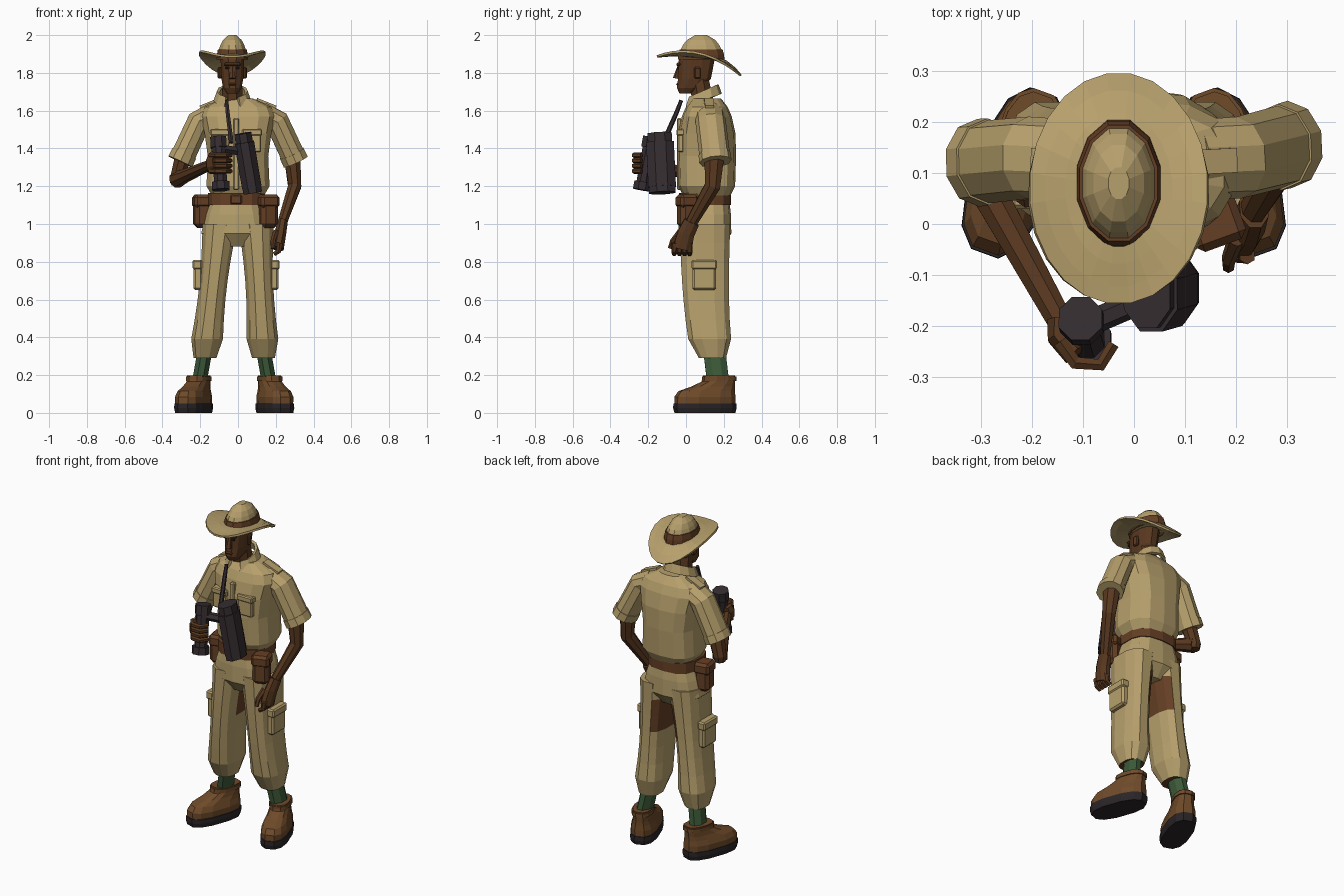
import bpy, bmesh, math
from mathutils import Vector, Matrix

if "Cube" in bpy.data.objects:
    bpy.data.objects.remove(bpy.data.objects["Cube"], do_unlink=True)


def material(name, red, green, blue):
    mat = bpy.data.materials.new(name)
    mat.use_nodes = True
    mat.diffuse_color = (red, green, blue, 1)
    shader = mat.node_tree.nodes["Principled BSDF"]
    shader.inputs["Base Color"].default_value = (red, green, blue, 1)
    shader.inputs["Roughness"].default_value = .9
    return mat


KHAKI = material("khaki cloth", .47, .35, .15)
SKIN = material("dark skin", .1, .04, .014)
LEATHER = material("brown leather", .13, .05, .018)
BOOT = material("boot leather", .16, .07, .023)
SOLE = material("dark rubber", .023, .018, .02)
BLACK = material("black casing", .036, .026, .03)
SOCK = material("green wool", .045, .1, .04)
SIDES = (("left", 1), ("right", -1))
SIDEWAYS, UPRIGHT = Vector((0, 1, 0)), Vector((0, 0, 1))


def finish(name, bm, mat):
    bmesh.ops.recalc_face_normals(bm, faces=bm.faces)
    mesh = bpy.data.meshes.new(name)
    bm.to_mesh(mesh)
    bm.free()
    mesh.materials.append(mat)
    part = bpy.data.objects.new(name, mesh)
    bpy.context.collection.objects.link(part)
    return part


def skin_rings(name, rings, mat, caps=True, closed=True):
    bm = bmesh.new()
    rows = [[bm.verts.new(point) for point in ring] for ring in rings]
    count = len(rows[0])
    for lower, upper in zip(rows, rows[1:]):
        for i in range(count if closed else count - 1):
            j = (i + 1) % count
            bm.faces.new((lower[i], lower[j], upper[j], upper[i]))
    if caps:
        bm.faces.new(rows[0])
        bm.faces.new(rows[-1])
    return finish(name, bm, mat)


def angles(count):
    return [math.tau * (i + .5) / count for i in range(count)]


def rounded(value, power):
    return math.copysign(abs(value) ** (2 / power), value)


# Stack of level ovals: height, half width, half depth and an optional shift
def loft(name, x, y, rows, mat, sides=12, power=2.6, place=Matrix()):
    rings = []
    for z, width, depth, *shift in rows:
        dx, dy = shift or (0, 0)
        rings.append([place @ Vector((x + dx + width * rounded(math.cos(a), power),
                                      y + dy + depth * rounded(math.sin(a), power), z))
                      for a in angles(sides)])
    return skin_rings(name, rings, mat)


# Limb that tapers evenly along a path
def tube(name, path, start, end, mat, flat=1, sides=8, ref=SIDEWAYS):
    points = [Vector(p) for p in path]
    last = len(points) - 1
    rings = []
    for k, point in enumerate(points):
        along = (points[min(k + 1, last)] - points[max(k - 1, 0)]).normalized()
        across = ref.cross(along).normalized()
        other = along.cross(across) * flat
        radius = start + (end - start) * k / last
        rings.append([point + radius * (across * math.cos(a) + other * math.sin(a)) for a in angles(sides)])
    return skin_rings(name, rings, mat)


def box(name, centre, size, mat, bevel=.006, yaw=0):
    bm = bmesh.new()
    bmesh.ops.create_cube(bm, size=1)
    bmesh.ops.scale(bm, vec=size, verts=bm.verts)
    bmesh.ops.bevel(bm, geom=bm.edges[:], offset=bevel, segments=1, affect='EDGES')
    turn = Matrix.Translation(centre) @ Matrix.Rotation(math.radians(yaw), 4, 'Z')
    bmesh.ops.transform(bm, matrix=turn, verts=bm.verts)
    return finish(name, bm, mat)


def thicken(part, amount):
    part.modifiers.new("thickness", 'SOLIDIFY').thickness = amount


# Hat: brim dips front to back and curls up at the sides
head_x, hat_y = -.03, .07
rings = []
for t in (0, .3, .7, 1):
    ring, curl = [], t ** 1.5
    for a in angles(24):
        x, y = math.cos(a) * (.075 + .1 * t), math.sin(a) * (.115 + .112 * t)
        edge = 1.84 - .23 * y + .07 * math.cos(a) ** 2
        ring.append((head_x + x, hat_y + y, (1.89 - .1 * y) * (1 - curl) + edge * curl))
    rings.append(ring)
thicken(skin_rings("hat_brim", rings, KHAKI, caps=False), .012)


def dome(t, margin):
    swell = math.sqrt(1 - .93 * t * t)
    return 1.87 + .13 * t, .08 * swell + margin, .122 * swell + margin


loft("hat_crown", head_x, .08, [dome(k / 5, 0) for k in range(6)], KHAKI, power=2)
loft("hat_band", head_x, .08, [dome(t, .006) for t in (0, .2, .42)], LEATHER, power=2)

# Head and face
loft("head", head_x, .045, [(1.69, .03, .035, 0, -.045), (1.72, .05, .07, 0, -.025), (1.77, .06, .09, 0, 0),
                            (1.9, .065, .1, 0, .015)], SKIN, power=2.3)
tube("neck", [(head_x, .1, 1.58), (head_x, .07, 1.76)], .065, .055, SKIN)
tube("nose", [(head_x, -.035, 1.84), (head_x, -.05, 1.77)], .008, .02, SKIN, sides=6)
box("brow", (head_x, -.04, 1.845), (.09, .022, .018), SKIN)
box("lips", (head_x, -.045, 1.74), (.045, .016, .014), SKIN)
for side, s in SIDES:
    box(side + "_ear", (head_x + s * .066, .06, 1.8), (.018, .035, .06), SKIN, yaw=s * 15)
    box(side + "_eye", (head_x + s * .027, -.043, 1.826), (.022, .009, .009), SOLE, bevel=.002)

# Shirt
body_x = -.01
loft("shirt", 0, .11, [(1.15, .14, .125), (1.2, .17, .15), (1.36, .163, .155), (1.48, .18, .152),
                       (1.57, .2, .132), (1.62, .18, .11), (1.665, .08, .075)], KHAKI, sides=14, power=2.8)
collar = []
for radius, height in ((.1, 1.655), (.082, 1.705)):
    ring = []
    for k in range(11):
        a = math.radians(31 * k - 65)
        ring.append((head_x + radius * math.cos(a), .09 + radius * math.sin(a), height + .035 * math.sin(a)))
    collar.append(ring)
thicken(skin_rings("shirt_collar", collar, KHAKI, caps=False, closed=False), .016)
box("button_placket", (body_x, -.035, 1.37), (.03, .026, .38), KHAKI)
for side, s in SIDES:
    x = body_x + s * .085
    box(side + "_chest_pocket", (x, -.028, 1.435), (.095, .032, .11), KHAKI)
    box(side + "_pocket_flap", (x, -.027, 1.485), (.105, .046, .035), KHAKI)
    tube(side + "_epaulette", [(s * .1, .12, 1.66), (s * .2, .125, 1.62)], .01, .01, KHAKI, flat=3.4, sides=4)

# Sleeves with rolled cuffs
cuffs = {}
for side, s in SIDES:
    cuff = Vector((s * .305, .138 + s * .018, 1.33))
    shoulder = Vector((s * .205, .13, 1.545))
    tube(side + "_sleeve", [(s * .12, .125, 1.585), shoulder, cuff], .066, .068, KHAKI, flat=1.2, sides=10)
    tube(side + "_sleeve_cuff", [cuff.lerp(shoulder, .2), cuff], .072, .073, KHAKI, flat=1.18, sides=10)
    cuffs[side] = cuff.lerp(shoulder, .2)

# Left arm, hanging by the hip
elbow, wrist, knuckles = (.3, .14, 1.2), (.235, .03, 1.01), (.21, -.02, .87)
tube("left_arm", [cuffs["left"], elbow, wrist], .048, .027, SKIN, flat=1.2)
tube("left_hand", [wrist, (.225, 0, .95), knuckles], .03, .035, SKIN, flat=1.5)
for k in range(4):
    y = .027 * k - .062
    tube("left_finger", [(.222, y, .9), (.215, y, .855), (.19, y, .84)], .017, .013, SKIN, sides=6)
tube("left_thumb", [(.2, -.03, .96), (.185, -.07, .91), (.185, -.085, .87)], .017, .012, SKIN, sides=6)

# Right arm, bent forward to grip the binoculars
elbow, wrist = Vector((-.325, .135, 1.235)), Vector((-.145, -.19, 1.315))
tube("right_upper_arm", [cuffs["right"], elbow, elbow - UPRIGHT * .03], .048, .03, SKIN)
tube("right_forearm", [elbow, elbow.lerp(wrist, .25), wrist], .046, .027, SKIN, ref=UPRIGHT)
tube("right_palm", [wrist, (-.145, -.22, 1.32), (-.115, -.255, 1.325)], .027, .027, SKIN, flat=1.9, ref=UPRIGHT)
for k in range(4):
    z = 1.28 + .028 * k
    tube("right_finger", [(-.145, -.23, z), (-.115, -.272, z), (-.065, -.276, z), (-.04, -.235, z)],
         .016, .013, SKIN, sides=6, ref=UPRIGHT)


# Binoculars and strap
def barrel(side, low, high, radius, waist, flat):
    low, high = Vector(low), Vector(high)
    for part, start, end, scale in (("lens", 0, .15, 1), ("barrel", .1, .85, waist), ("eyecup", .8, 1, .92)):
        tube(side + "_" + part, [low.lerp(high, start), low.lerp(high, end)],
             radius * scale, radius * scale, BLACK, flat)


barrel("right", (-.09, -.235, 1.18), (-.105, -.185, 1.46), .05, .75, 1)
barrel("left", (.078, -.125, 1.165), (.025, -.14, 1.48), .054, 1.05, 1.4)
tube("binocular_bridge", [(-.1, -.2, 1.4), (.04, -.14, 1.38)], .025, .025, BLACK, sides=6)
tube("binocular_strap", [(-.06, -.025, 1.655), (-.055, -.05, 1.59), (-.035, -.12, 1.43)], .01, .014, BLACK, sides=6)

# Belt and pouches
loft("belt", body_x, .1, [(z, .152, .138) for z in (1.1, 1.165)], LEATHER, sides=14, power=2.8)
box("belt_buckle", (body_x, -.035, 1.13), (.06, .014, .05), LEATHER)
for side, x, y, yaw in (("left", .158, .005, 20), ("right", -.188, .09, -80)):
    box(side + "_pouch", (x, y, 1.065), (.095, .09, .17), LEATHER, .02, yaw)
    box(side + "_pouch_flap", (x, y, 1.12), (.105, .1, .07), LEATHER, .015, yaw)

# Trousers: legs splay outwards, narrow at the knee and gather at the hem
loft("trouser_seat", body_x, .1, [(1.12, .14, .13), (1.05, .165, .138), (.95, .188, .14), (.88, .11, .09)],
     KHAKI, sides=14, power=2.8)
for side, s in SIDES:
    splay = .06 - .02 * s
    rows = []
    for k in range(8):
        t = k / 7
        gather = .65 if k == 7 else 1
        rows.append((1 - .71 * t, (.095 - .02 * math.sin(math.pi * t)) * gather, (.138 - .025 * t) * gather,
                     s * splay * t, .04 * t ** 3))
    leg = loft(side + "_trouser_leg", s * .095, .1, rows, KHAKI)
    leg.data.materials.append(LEATHER)
    for face in leg.data.polygons:
        hem = face.normal.z < -.8 and face.center.z < .32
        gusset = face.normal.x * s < -.6 and .72 < face.center.z < .88 and face.center.y > .06
        face.material_index = int(hem or gusset)
    x = s * .202 + body_x
    box(side + "_cargo_pocket", (x, .097, .725), (.045, .125, .15), KHAKI, .01)
    box(side + "_cargo_flap", (x + s * .004, .097, .785), (.05, .135, .05), KHAKI, .008)

# Socks and boots, toes turned out
for side, s in SIDES:
    x = s * .215 - .02
    ankle = x - s * .03
    tube(side + "_sock", [(ankle, .17, .16), (ankle - s * .03, .15, .33)], .042, .042, SOCK, flat=1.5)
    place = Matrix.Translation((x, .1, 0)) @ Matrix.Rotation(math.radians(20 * s), 4, 'Z')
    loft(side + "_boot_sole", 0, 0, [(0, .075, .166), (.025, .08, .173), (.05, .079, .172)], SOLE, place=place)
    loft(side + "_boot", 0, 0, [(.045, .074, .167), (.085, .076, .167), (.115, .066, .155, 0, .01),
                                (.14, .058, .117, 0, .047), (.165, .055, .09, 0, .075),
                                (.198, .054, .085, 0, .08)], BOOT, place=place)
    loft(side + "_boot_collar", 0, .08, [(z, .06, .092) for z in (.17, .192)], BOOT, place=place)
